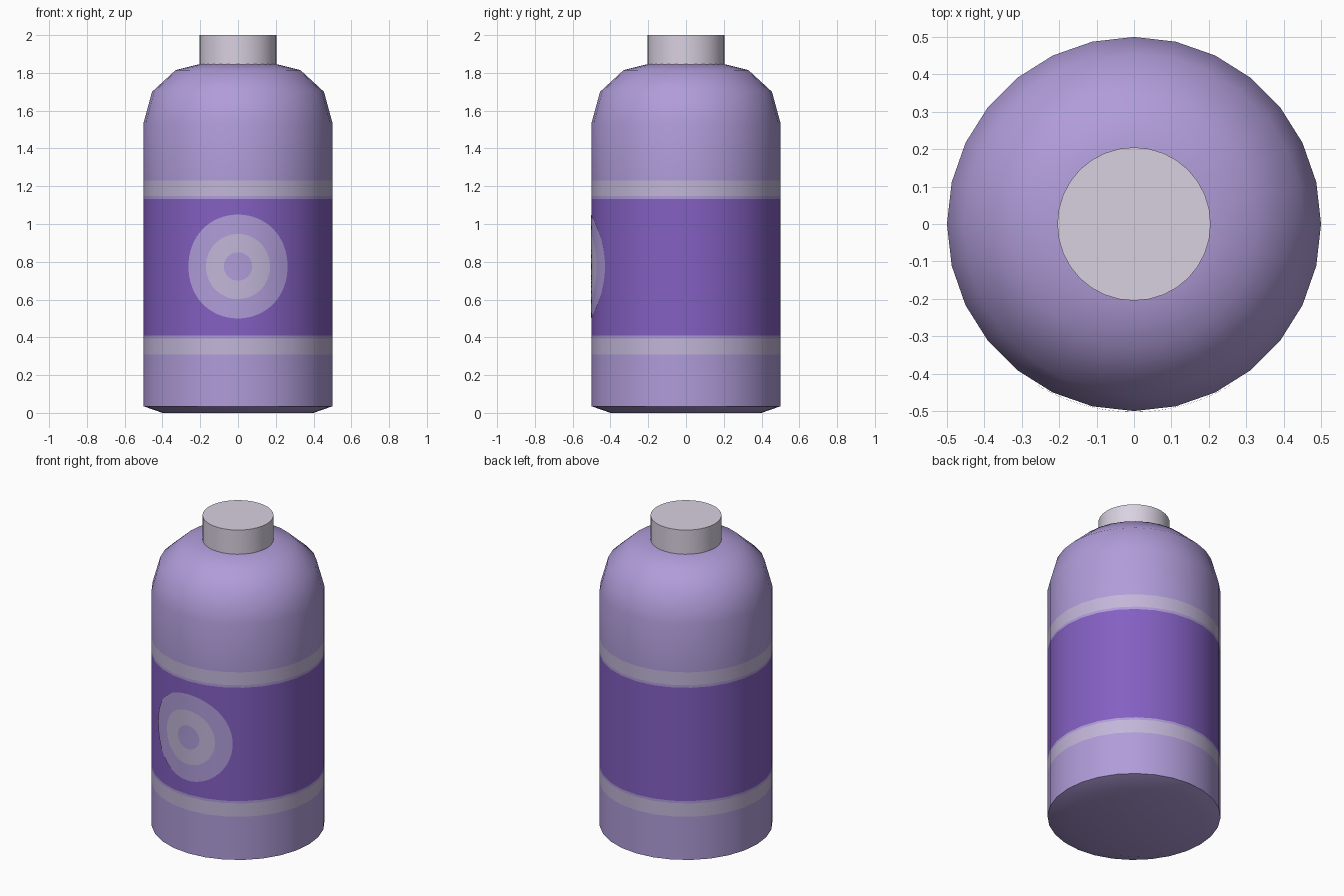
import bpy, bmesh, math

if "Cube" in bpy.data.objects:
    bpy.data.objects.remove(bpy.data.objects["Cube"])


def material(name, rgb):
    """Flat colour given as sRGB 0-255, stored linear."""
    m = bpy.data.materials.new(name)
    lin = [((c / 255 + 0.055) / 1.055) ** 2.4 for c in rgb]
    m.diffuse_color = (*lin, 1)
    m.use_nodes = True
    m.node_tree.nodes["Principled BSDF"].inputs["Base Color"].default_value = m.diffuse_color
    return m


lavender = material("lavender", (176, 156, 217))
purple = material("deep purple", (132, 96, 194))
pale = material("pale lilac", (194, 182, 216))
grey = material("cap grey", (217, 209, 224))


def finish(bm, name, mats, angle=40):
    bmesh.ops.recalc_face_normals(bm, faces=bm.faces)
    me = bpy.data.meshes.new(name)
    bm.to_mesh(me)
    bm.free()
    for m in mats:
        me.materials.append(m)
    ob = bpy.data.objects.new(name, me)
    bpy.context.collection.objects.link(ob)
    bpy.ops.object.select_all(action='DESELECT')
    ob.select_set(True)
    bpy.context.view_layer.objects.active = ob
    bpy.ops.object.shade_smooth_by_angle(angle=math.radians(angle))
    return ob


def lathe(name, profile, sides, mats, rule=lambda z: 0):
    """Closed turned solid from (radius, z) points."""
    bm = bmesh.new()
    rings = [[bm.verts.new((r * math.cos(2 * math.pi * i / sides),
                            r * math.sin(2 * math.pi * i / sides), z))
              for i in range(sides)] for r, z in profile]
    for (lo, hi), (p, q) in zip(zip(rings, rings[1:]), zip(profile, profile[1:])):
        for i in range(sides):
            j = (i + 1) % sides
            f = bm.faces.new((lo[i], lo[j], hi[j], hi[i]))
            f.material_index = rule((p[1] + q[1]) / 2)
    bm.faces.new(rings[0][::-1])
    bm.faces.new(rings[-1])
    return finish(bm, name, mats)


# Bottle body with label bands coloured by height
def band(z):
    if 0.41 < z < 1.132:
        return 1
    if 0.31 < z < 0.395 or 1.148 < z < 1.23:
        return 2
    return 0


lathe("bottle_body",
      [(0.40, 0), (0.5, 0.035), (0.5, 0.31), (0.5, 0.395), (0.5, 0.41),
       (0.5, 1.132), (0.5, 1.148), (0.5, 1.23), (0.5, 1.535),
       (0.455, 1.70), (0.33, 1.815), (0.2, 1.847)],
      28, [lavender, purple, pale], band)

# Cap
lathe("cap", [(0.205, 1.845), (0.205, 2.0)], 32, [grey])

# Round target on the label, wrapped on the front
bm = bmesh.new()
R, N, CZ = 0.5025, 64, 0.775
radii = [0.04, 0.075, 0.107, 0.14, 0.172, 0.206, 0.24, 0.275]


def wrapped(s, a):
    t = s * math.cos(a) / 0.5
    return bm.verts.new((R * math.sin(t), -R * math.cos(t), CZ + s * math.sin(a)))


centre = wrapped(0, 0)
prev = None
for s in radii:
    ring = [wrapped(s, 2 * math.pi * i / N) for i in range(N)]
    for i in range(N):
        j = (i + 1) % N
        if prev:
            f = bm.faces.new((prev[i], ring[i], ring[j], prev[j]))
        else:
            f = bm.faces.new((centre, ring[i], ring[j]))
        f.material_index = 1 if 0.08 < s < 0.18 else 0
    prev = ring
target = finish(bm, "label_target", [lavender, pale])
# make the open plate face the front
if target.data.polygons[0].normal.y > 0:
    target.data.flip_normals()
